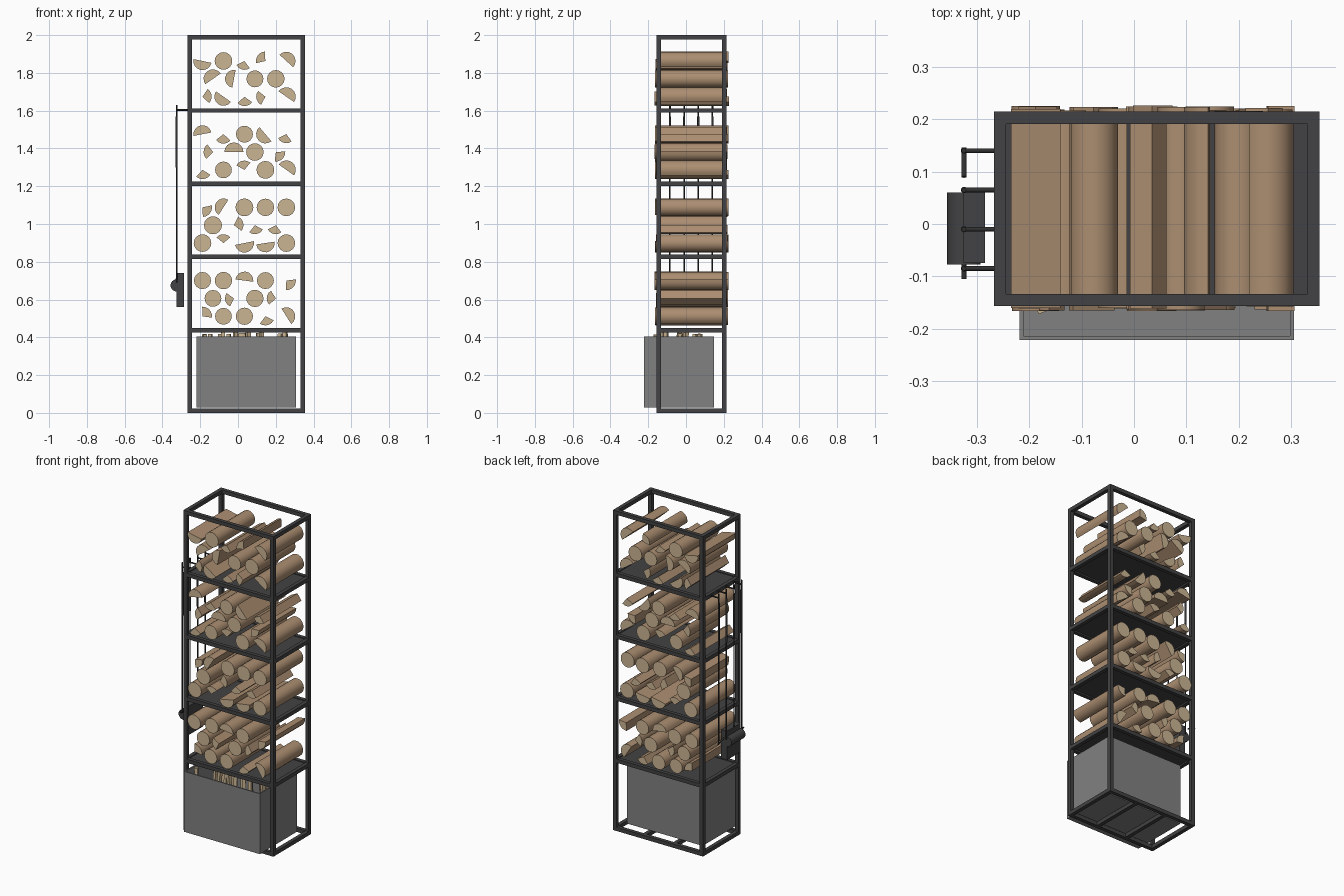
import bpy, bmesh, math, random
from mathutils import Vector, Matrix

random.seed(4)
if "Cube" in bpy.data.objects:
    bpy.data.objects.remove(bpy.data.objects["Cube"])


def material(name, rgb):
    m = bpy.data.materials.new(name)
    m.use_nodes = True
    m.diffuse_color = (*rgb, 1)
    m.node_tree.nodes["Principled BSDF"].inputs["Base Color"].default_value = (*rgb, 1)
    return m


STEEL = material("dark steel", (.055, .055, .058))
GREY = material("grey box", (.22, .22, .22))
IRON = material("black iron", (.03, .03, .03))
BARK = material("bark brown", (.41, .27, .165))
WOOD = material("cut wood tan", (.6, .46, .29))


def finish(bm, name, mats, smooth=False):
    bmesh.ops.recalc_face_normals(bm, faces=bm.faces)
    mesh = bpy.data.meshes.new(name)
    bm.to_mesh(mesh)
    bm.free()
    for m in mats:
        mesh.materials.append(m)
    ob = bpy.data.objects.new(name, mesh)
    bpy.context.collection.objects.link(ob)
    if smooth:
        bpy.ops.object.select_all(action='DESELECT')
        ob.select_set(True)
        bpy.context.view_layer.objects.active = ob
        bpy.ops.object.shade_smooth_by_angle(angle=math.radians(35))
    return ob


def add_box(bm, lo, hi):
    lo, hi = Vector(lo), Vector(hi)
    mat = Matrix.Translation((lo + hi) / 2) @ Matrix.Diagonal((*(hi - lo), 1))
    bmesh.ops.create_cube(bm, size=1, matrix=mat)


def add_rod(bm, a, b, r, sides=12):
    a, b = Vector(a), Vector(b)
    rot = (b - a).to_track_quat('Z', 'Y').to_matrix().to_4x4()
    bmesh.ops.create_cone(bm, cap_ends=True, segments=sides, radius1=r, radius2=r,
                          depth=(b - a).length, matrix=Matrix.Translation((a + b) / 2) @ rot)


# Frame extents
X0, X1, Y0, Y1, T = -.268, .355, -.157, .215, .0235
STEP = .3875
SHELVES = [2 - T - STEP * i for i in range(4, 0, -1)]

# Frame posts and rails
bm = bmesh.new()
for x in (X0, X1 - T):
    for y in (Y0, Y1 - T):
        add_box(bm, (x, y, 0), (x + T, y + T, 2))
for z in [0, *SHELVES, 2 - T]:
    for y in (Y0, Y1 - T):
        add_box(bm, (X0 + T, y, z), (X1 - T, y + T, z + T))
    for x in (X0, X1 - T):
        add_box(bm, (x, Y0 + T, z), (x + T, Y1 - T, z + T))
finish(bm, "frame", [STEEL])

# Bars under the box
bm = bmesh.new()
for f in (1 / 3, 2 / 3):
    x = X0 + (X1 - X0) * f
    add_box(bm, (x - T / 2, Y0 + T, 0), (x + T / 2, Y1 - T, T))
finish(bm, "floor_bars", [STEEL])

# Shelf plates
bm = bmesh.new()
for z in SHELVES:
    add_box(bm, (X0 + T, Y0 + T, z + T * .4), (X1 - T, Y1 - T, z + T * .8))
finish(bm, "shelf_plates", [STEEL])

# Open kindling box
bm = bmesh.new()
add_box(bm, (-.219, -.222, .028), (.306, .148, .405))
top = max(bm.faces, key=lambda f: f.calc_center_median().z)
bmesh.ops.inset_region(bm, faces=[top], thickness=.011)
moved = bmesh.ops.extrude_face_region(bm, geom=[top])["geom"]
bmesh.ops.translate(bm, verts=[g for g in moved if isinstance(g, bmesh.types.BMVert)],
                    vec=(0, 0, -.36))
bmesh.ops.delete(bm, geom=[f for f in bm.faces if f is top], context='FACES')
finish(bm, "kindling_box", [GREY])

# Kindling sticks standing in the box
bm = bmesh.new()
for i in range(6):
    for j in range(3):
        foot = Vector((-.16 + .075 * i + random.uniform(-.02, .02),
                       -.13 + .1 * j + random.uniform(-.02, .02), .06))
        tip = Vector((foot.x + random.uniform(-.03, .03),
                      foot.y + random.uniform(-.02, .02), random.uniform(.415, .428)))
        add_rod(bm, foot, tip, .014, 4)
finish(bm, "kindling_sticks", [WOOD])

# Log layout per shelf, bottom row first: F round, H half, Q quarter,
# followed by the compass direction its bark faces
LAYOUT = [
    ["Qne F F Qs Hne", "F Qw F Qw", "F F Hn F Qse"],
    ["F Qn Hs Hs F", "F Qe Qs Qs", "Qse Hnw F F F"],
    ["Qs F Qn F Hne", "Qw Hn F Qse", "Hn Qs F Hsw Qs"],
    ["Qe Hsw Qs Qw Hne", "Hnw Hw F F", "Hs F Qs Qnw Hne"],
]
COMPASS = ["e", "ne", "n", "nw", "w", "sw", "s", "se"]
R = .046


def add_log(bm, x, z, code):
    y0 = -.157 + random.uniform(-.01, .008)
    y1 = .217 + random.uniform(-.008, .01)
    if code == "F":
        pts = [(math.cos(math.tau * k / 16), math.sin(math.tau * k / 16)) for k in range(16)]
    else:
        mid = COMPASS.index(code[1:]) * math.pi / 4 + random.uniform(-.25, .25)
        span = math.pi if code[0] == "H" else math.radians(100)
        n = 8 if code[0] == "H" else 5
        pts = [(math.cos(a), math.sin(a)) for a in
               (mid + span * (k / n - .5) for k in range(n + 1))]
        if code[0] == "Q":
            pts.append((0, 0))
    r = R * random.uniform(.96, 1.04) * (1 if code == "F" else 1.06)
    ends = [[bm.verts.new((x + r * u, y, z + r * v)) for u, v in pts] for y in (y0, y1)]
    for ring in ends:
        bm.faces.new(ring).material_index = 1
    for k in range(len(pts)):
        m = (k + 1) % len(pts)
        bm.faces.new((ends[0][k], ends[0][m], ends[1][m], ends[1][k]))


# Stacked logs on each shelf
for tier, rows in enumerate(LAYOUT):
    bm = bmesh.new()
    for row, codes in enumerate(rows):
        for col, code in enumerate(codes.split()):
            x = -.188 + .111 * (col + .5 * (row % 2))
            z = SHELVES[tier] + .085 + .0945 * row
            add_log(bm, x, z, code)
    finish(bm, f"logs_shelf_{tier + 1}", [BARK, WOOD], smooth=True)

# Hooks and hanging tool rods
TX = -.325
TOOLS = [.14, .065, -.01, -.085]
bm = bmesh.new()
for y in TOOLS:
    add_rod(bm, (X0 + .002, y, 1.603), (TX, y, 1.603), .0045)
    add_rod(bm, (TX, y, 1.598), (TX, y, 1.63), .0045)
finish(bm, "tool_hooks", [IRON], smooth=True)

bm = bmesh.new()
for y in TOOLS:
    add_rod(bm, (TX, y, .69), (TX, y, 1.6), .004)
    add_rod(bm, (TX, y, 1.3), (TX, y, 1.57), .006)
# poker hook and tong tips
add_rod(bm, (TX, .145, .69), (TX, .09, .71), .005)
add_rod(bm, (TX, -.105, .7), (TX, -.065, .7), .005)
finish(bm, "tool_rods", [IRON], smooth=True)

# Brush roll
bm = bmesh.new()
add_rod(bm, (TX, -.077, .675), (TX, .06, .675), .032, 24)
finish(bm, "brush_roll", [STEEL], smooth=True)

# Shovel blade
bm = bmesh.new()
add_box(bm, (-.326, -.075, .56), (-.285, .06, .74))
finish(bm, "shovel_blade", [STEEL])
